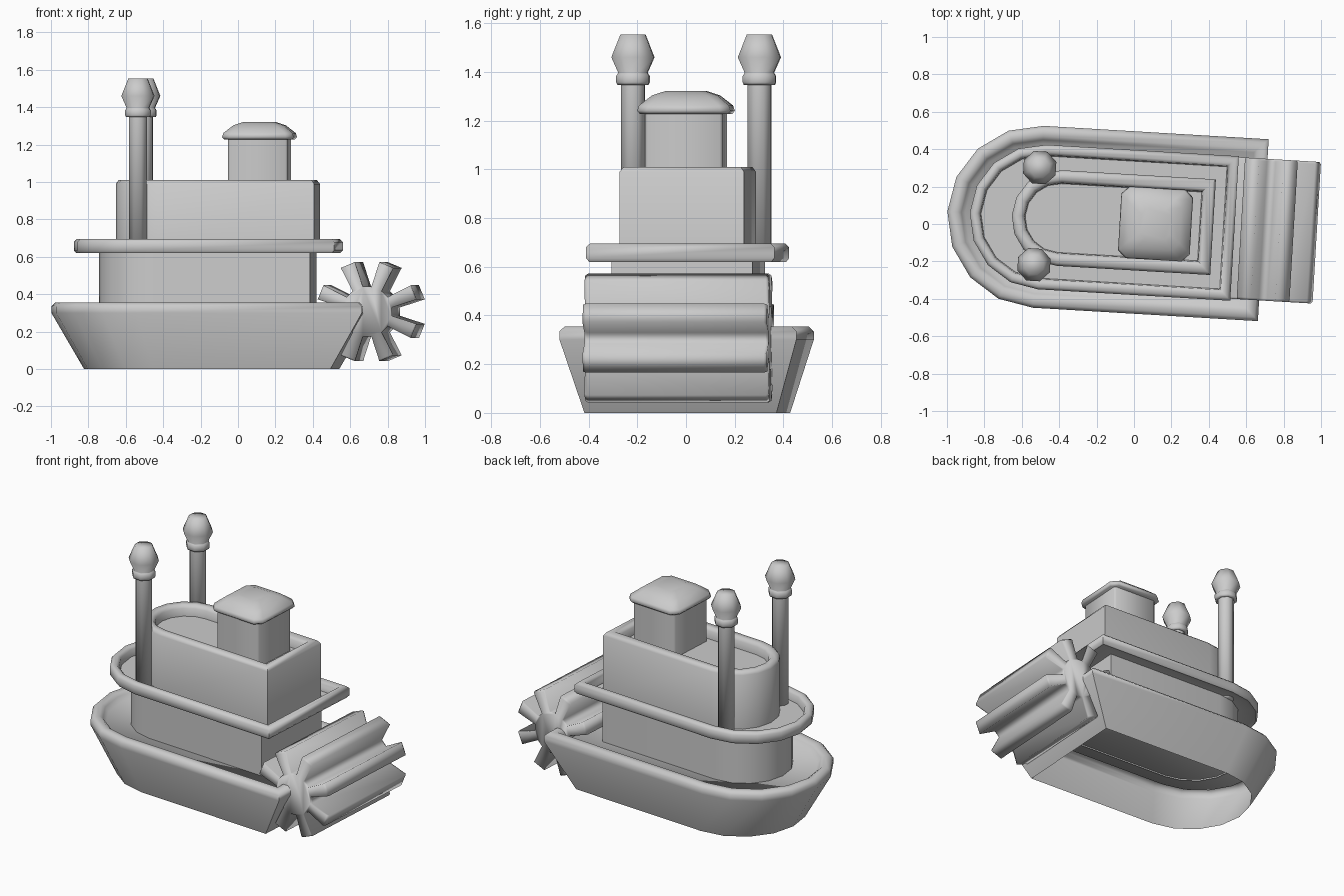
import bpy, math
from mathutils import Matrix, Vector

if "Cube" in bpy.data.objects:
    bpy.data.objects.remove(bpy.data.objects["Cube"])

# The whole boat is yawed slightly; its centre line sits at v = 0.008
PLACE = Matrix.Rotation(math.radians(-3.4), 4, 'Z') @ Matrix.Translation((0, 0.008, 0))


def loft(name, rings, cap_start=False, cap_end=True, angle=62):
    """Bridge equal-length closed rings of points into one object."""
    n = len(rings[0])
    verts = [PLACE @ Vector(p) for r in rings for p in r]
    faces = [(k * n + i, k * n + (i + 1) % n, (k + 1) * n + (i + 1) % n, (k + 1) * n + i)
             for k in range(len(rings) - 1) for i in range(n)]
    if cap_start:
        faces.append(tuple(reversed(range(n))))
    if cap_end:
        faces.append(tuple(range((len(rings) - 1) * n, len(rings) * n)))
    me = bpy.data.meshes.new(name)
    me.from_pydata(verts, [], faces)
    ob = bpy.data.objects.new(name, me)
    bpy.context.collection.objects.link(ob)
    bpy.ops.object.select_all(action='DESELECT')
    ob.select_set(True)
    bpy.context.view_layer.objects.active = ob
    bpy.ops.object.shade_smooth_by_angle(angle=math.radians(angle))
    return ob


def boat_ring(w, bow, stern, z, inset=0):
    """Outline with a half-round bow (-x) and a square stern, counter-clockwise."""
    r = w - inset
    cx = bow + w
    pts = [(stern - inset, -r, z), (stern - inset, r, z)]
    for i in range(9):
        a = math.pi / 2 + math.pi * i / 8
        pts.append((cx + r * math.cos(a), r * math.sin(a), z))
    return pts


def rim(w, bow, stern, profile):
    return [boat_ring(w, bow, stern, z, d) for d, z in profile]


def lathe_ring(cx, cy, r, z, n=8):
    return [(cx + r * math.cos(2 * math.pi * (i + .5) / n),
             cy + r * math.sin(2 * math.pi * (i + .5) / n), z) for i in range(n)]


def square_ring(cx, h, z, c):
    """Square of half-size h with corners cut by c."""
    k = h - c
    return [(cx + x, y - .001, z) for x, y in
            ((h, -k), (h, k), (k, h), (-k, h), (-h, k), (-h, -k), (-k, -h), (k, -h))]


# Hull: flared shell open underneath, rolled rim and shallow sunken deck
loft("hull", [boat_ring(.395, -.825, .518, 0)] +
     rim(.487, -1.0, .692, [(0, .30), (0, .335), (.02, .355), (.055, .355), (.075, .34), (.095, .31)]))

# Lower cabin with overhanging balcony tray
loft("lower_cabin", rim(.29, -.745, .402, [(0, .30), (0, .63)]) +
     rim(.387, -.88, .538, [(.04, .63), (.012, .62), (0, .635), (0, .68), (.015, .695),
                            (.04, .695), (.055, .68), (.06, .635)]))

# Upper cabin with raised lip around its roof
loft("upper_cabin", rim(.256, -.655, .423, [(0, .63), (0, .99), (.015, 1.01),
                                            (.05, 1.01), (.068, .99), (.072, .94)]))

# Wheelhouse and its domed roof
loft("wheelhouse", [square_ring(.115, .16, .93, .012), square_ring(.115, .16, 1.25, .012)])
loft("wheelhouse_roof", [square_ring(.115, h, z, c) for h, z, c in
     ((.182, 1.228, .04), (.192, 1.24, .04), (.185, 1.262, .04), (.135, 1.303, .04), (.08, 1.322, .03))],
     cap_start=True)

# Pair of smokestacks with collar and bulb
STACK = [(.052, .63), (.052, 1.35), (.068, 1.347), (.073, 1.357), (.073, 1.383), (.066, 1.393),
         (.064, 1.396), (.094, 1.46), (.055, 1.553)]
for side, label in ((-1, "front"), (1, "back")):
    loft(label + "_smokestack", [lathe_ring(-.521, .003 + side * .26, r, z) for r, z in STACK],
         cap_start=True, angle=100)

# Stern paddle wheel: eight flaring blades on a solid hub
star = []
for i in range(8):
    a = math.pi / 8 + i * math.pi / 4
    for rad, t in ((.132, -.03), (.27, -.041), (.27, .041), (.132, .03)):
        star.append((rad * math.cos(a) - t * math.sin(a), rad * math.sin(a) + t * math.cos(a)))
loft("paddle_wheel", [[(.713 + x * s, v + .003, .307 + y * s) for x, y in reversed(star)]
                      for v, s in ((-.379, .97), (-.367, 1), (.367, 1), (.379, .97))],
     cap_start=True, angle=100)
